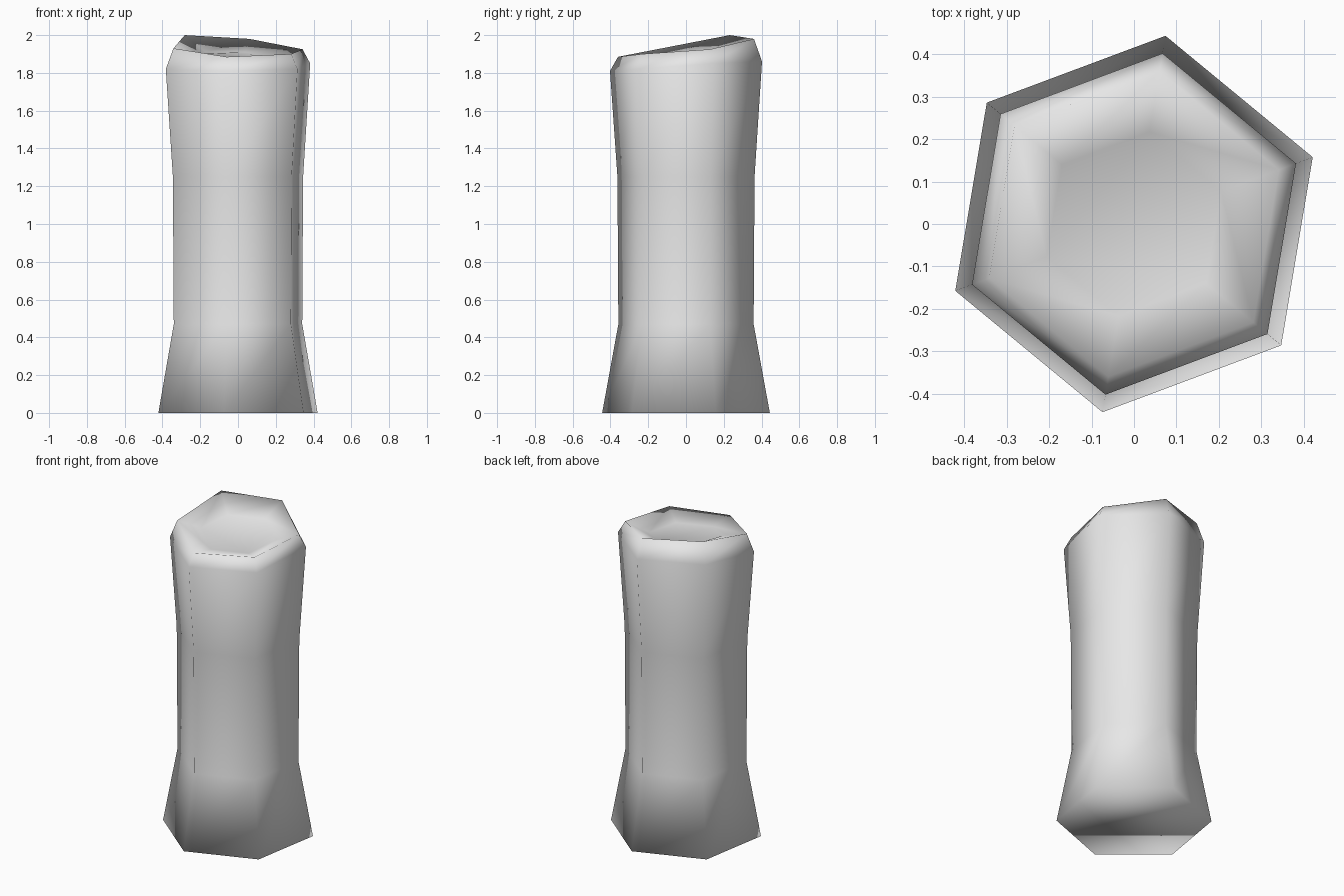
import bpy, bmesh
from math import cos, sin, radians

cube = bpy.data.objects.get("Cube")
if cube:
    bpy.data.objects.remove(cube)

SIDES = 6
TURN = radians(20.5)

# One warm-free grey for the whole post
grey = bpy.data.materials.new("light grey")
grey.use_nodes = True
colour = (0.8, 0.8, 0.8, 1)
grey.diffuse_color = colour
grey.node_tree.nodes["Principled BSDF"].inputs["Base Color"].default_value = colour

bm = bmesh.new()


def ring(radius, heights):
    """Six-sided ring; heights is one value or one per corner."""
    if not isinstance(heights, tuple):
        heights = (heights,) * SIDES
    angles = [TURN + radians(60 * i) for i in range(SIDES)]
    return [bm.verts.new((radius * cos(a), radius * sin(a), z))
            for a, z in zip(angles, heights)]


rings = [
    ring(0.45, 0),                                        # flared foot
    ring(0.363, 0.47),                                    # lower shaft
    ring(0.368, 1.25),                                    # upper shaft
    ring(0.408, (1.85, 1.86, 1.87, 1.82, 1.81, 1.82)),    # shoulder
    ring(0.365, (1.925, 1.98, 2.0, 1.93, 1.885, 1.9)),    # uneven rim
    ring(0.22, (1.87, 1.91, 1.91, 1.9, 1.86, 1.86)),      # hollow floor
]

# Skin neighbouring rings, then close both ends
for low, high in zip(rings, rings[1:]):
    for i in range(SIDES):
        j = (i + 1) % SIDES
        bm.faces.new((low[i], low[j], high[j], high[i]))
bm.faces.new(rings[0][::-1])
bm.faces.new(rings[-1])

for face in bm.faces:
    face.smooth = True

mesh = bpy.data.meshes.new("post")
bm.to_mesh(mesh)
bm.free()
mesh.materials.append(grey)
post = bpy.data.objects.new("post", mesh)
bpy.context.collection.objects.link(post)
